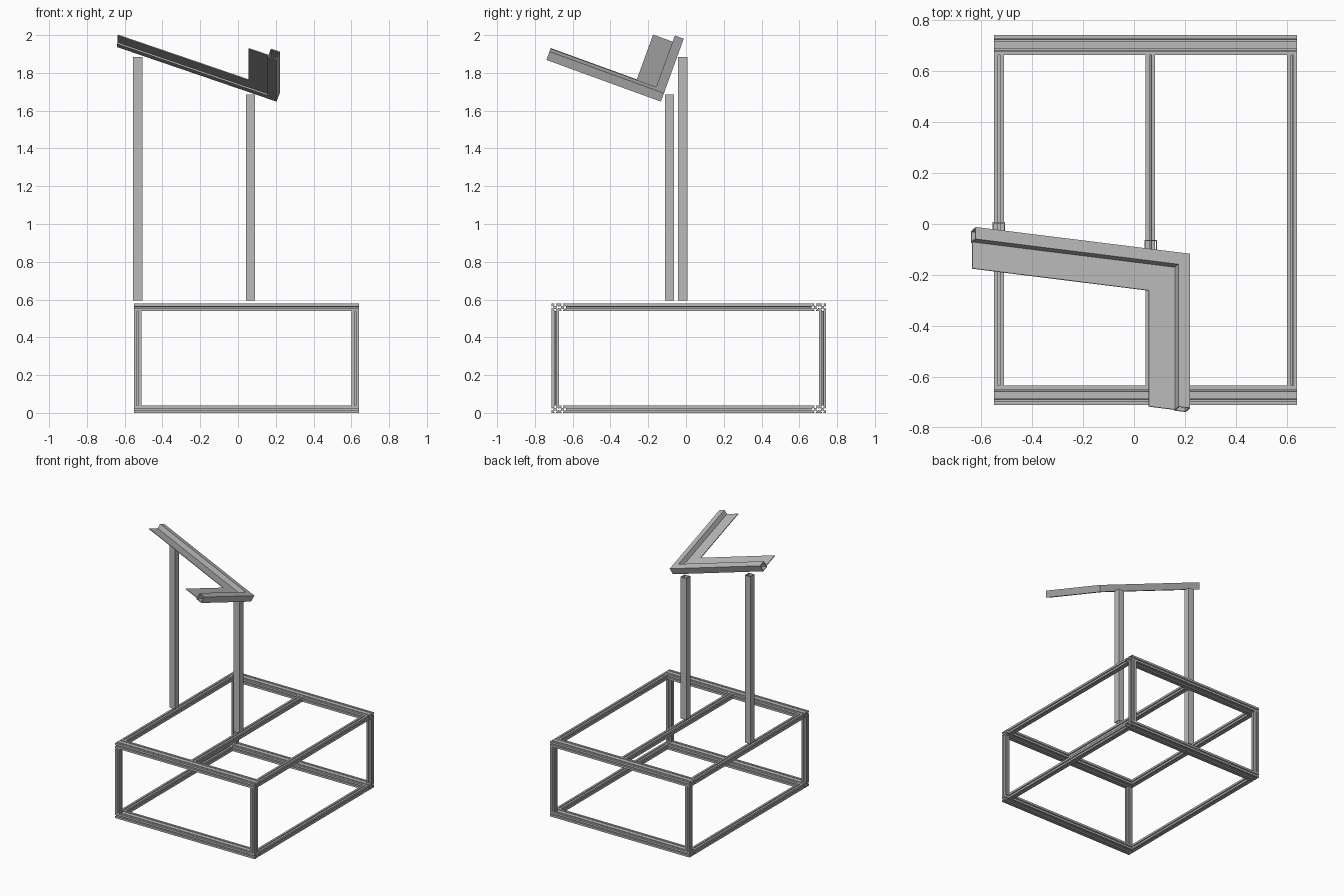
import bpy, bmesh, math
from mathutils import Vector

if "Cube" in bpy.data.objects:
    bpy.data.objects.remove(bpy.data.objects["Cube"])

metal = bpy.data.materials.new("aluminium grey")
metal.use_nodes = True
metal.diffuse_color = (0.5, 0.5, 0.5, 1)
metal.node_tree.nodes["Principled BSDF"].inputs["Base Color"].default_value = (0.5, 0.5, 0.5, 1)

X, Y, Z = Vector((1, 0, 0)), Vector((0, 1, 0)), Vector((0, 0, 1))


def rect(p0, q0, p1, q1):
    return [(p0, q0), (p1, q0), (p1, q1), (p0, q1)]


def sweep(bm, outer, origin, axes, length, inner=None, mitre=False):
    """Extrude a section (p, q) along axes[0]; a mitred start is cut at 45 degrees in p."""
    along, pa, qa = axes

    def ring(loop, end):
        return [bm.verts.new(origin + pa * p + qa * q + along * (length if end else (p if mitre else 0)))
                for p, q in loop]

    def walls(a, b):
        n = len(a)
        for i in range(n):
            j = (i + 1) % n
            bm.faces.new((a[i], a[j], b[j], b[i]))

    o0, o1 = ring(outer, 0), ring(outer, 1)
    walls(o0, o1)
    if inner:
        i0, i1 = ring(inner, 0), ring(inner, 1)
        walls(i0, i1)
        walls(o0, i0)
        walls(o1, i1)
    else:
        bm.faces.new(o0)
        bm.faces.new(o1)


def finish(bm, name):
    bmesh.ops.recalc_face_normals(bm, faces=bm.faces)
    mesh = bpy.data.meshes.new(name)
    bm.to_mesh(mesh)
    bm.free()
    mesh.materials.append(metal)
    ob = bpy.data.objects.new(name, mesh)
    bpy.context.scene.collection.objects.link(ob)
    return ob


# Slotted square section: one side, turned four times
A = 0.0193
SIDE = [(A, -A), (A, -0.004), (0.0152, -0.004), (0.0152, -0.0107), (0.0075, -0.003),
        (0.0075, 0.003), (0.0152, 0.0107), (0.0152, 0.004), (A, 0.004)]
SLOTTED = []
for k in range(4):
    c, s = round(math.cos(k * math.pi / 2)), round(math.sin(k * math.pi / 2))
    SLOTTED += [(c * p - s * q, s * p + c * q) for p, q in SIDE]


def slotted_bar(name, start, axes, length, strands=(0,)):
    bm = bmesh.new()
    for d in strands:
        sweep(bm, [(p + d, q) for p, q in SLOTTED], Vector(start), axes, length)
    return finish(bm, name)


# Base frame
X0, X1, Y0, Y1, H = -0.55, 0.64, -0.712, 0.742, 0.578
for level, z in (("lower", A), ("upper", H - A)):
    # Double-width rails across the front and back
    for side, y in (("front", Y0 + 2 * A), ("back", Y1 - 2 * A)):
        slotted_bar(f"{level}_{side}_rail", (X0, y, z), (X, Y, Z), X1 - X0, (-A, A))
    # Single rails running front to back
    rails = [("right", X0 + A), ("left", X1 - A)]
    if level == "upper":
        rails.append(("middle", 0.064))
    for side, x in rails:
        slotted_bar(f"{level}_{side}_rail", (x, Y0 + 4 * A, z), (Y, X, Z), Y1 - Y0 - 8 * A)
# Corner uprights
for sx, x in (("right", X0 + A), ("left", X1 - A)):
    for sy, y in (("front", Y0 + A), ("back", Y1 - A)):
        slotted_bar(f"{sy}_{sx}_upright", (x, y, 2 * A), (Z, X, Y), H - 4 * A)

# Tall hollow posts
R, WALL = 0.0245, 0.005
for name, x, y, top in (("tall_post", -0.531, -0.017, 1.885), ("short_post", 0.066, -0.087, 1.685)):
    bm = bmesh.new()
    r = R - WALL
    sweep(bm, rect(-R, -R, R, R), Vector((x, y, 0.595)), (Z, X, Y), top - 0.595, rect(-r, -r, r, r))
    finish(bm, name)

# Tilted corner bracket: two mitred arms, each a hollow tube with a flat flange
t = math.radians(20)
c, s = math.cos(t), math.sin(t)
U1 = Vector((-c, s * s, s * c))
U2 = Vector((0, -c, s))
N = U1.cross(U2)
CORNER = Vector((0.204, -0.133, 1.648))
TUBE, FLANGE = 0.05, 0.16
for name, along, across, length in (("side_arm", U1, U2, 0.898), ("front_arm", U2, U1, 0.645)):
    bm = bmesh.new()
    sweep(bm, rect(0, 0, TUBE, TUBE), CORNER, (along, across, N), length,
          rect(WALL, WALL, TUBE - WALL, TUBE - WALL), mitre=True)
    sweep(bm, rect(TUBE, 0.008, FLANGE, 0.013), CORNER, (along, across, N), length, mitre=True)
    finish(bm, name)
